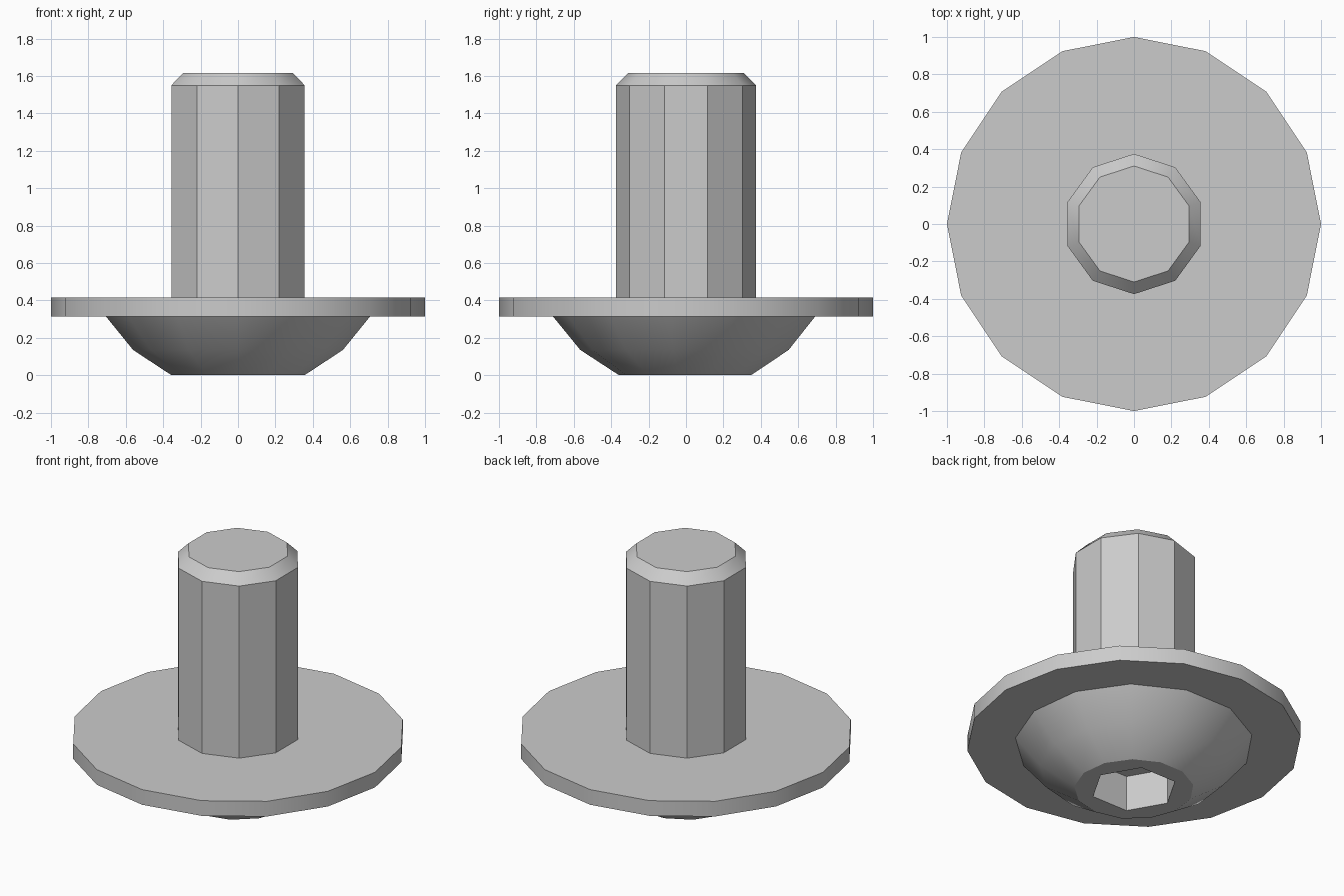
import bpy, bmesh
from math import cos, sin, pi, radians

if "Cube" in bpy.data.objects:
    bpy.data.objects.remove(bpy.data.objects["Cube"], do_unlink=True)

# One plain metal colour
steel = bpy.data.materials.new("grey_steel")
steel.use_nodes = True
COLOUR = (0.6, 0.6, 0.6, 1)
steel.diffuse_color = COLOUR
steel.node_tree.nodes["Principled BSDF"].inputs["Base Color"].default_value = COLOUR


def ring(bm, sides, radius, z, start):
    """Closed loop of vertices and edges."""
    angles = [start + 2 * pi * i / sides for i in range(sides)]
    verts = [bm.verts.new((radius * cos(a), radius * sin(a), z)) for a in angles]
    edges = [bm.edges.new((verts[i - 1], verts[i])) for i in range(sides)]
    return verts, edges


def skin(bm, lower, upper):
    """Quads between two loops."""
    for i in range(len(lower)):
        bm.faces.new((lower[i - 1], lower[i], upper[i], upper[i - 1]))


def turned_part(name, sides, profile, start=0.0, socket=None):
    """Turn (radius, z) points into a capped solid, optionally with a hex socket below."""
    bm = bmesh.new()
    rings = [ring(bm, sides, r, z, start) for r, z in profile]
    for (low, _), (high, _) in zip(rings, rings[1:]):
        skin(bm, low, high)
    bm.faces.new(rings[-1][0])
    if socket:
        radius, depth = socket
        z = profile[0][1]
        mouth, mouth_edges = ring(bm, 6, radius, z, 0)
        floor, _ = ring(bm, 6, radius, z + depth, 0)
        skin(bm, mouth, floor)
        bm.faces.new(floor)
        bmesh.ops.triangle_fill(bm, use_beauty=True, edges=rings[0][1] + mouth_edges)
    else:
        bm.faces.new(rings[0][0])
    bmesh.ops.recalc_face_normals(bm, faces=bm.faces)
    mesh = bpy.data.meshes.new(name)
    bm.to_mesh(mesh)
    bm.free()
    mesh.materials.append(steel)
    part = bpy.data.objects.new(name, mesh)
    bpy.context.collection.objects.link(part)
    bpy.ops.object.select_all(action="DESELECT")
    part.select_set(True)
    bpy.context.view_layer.objects.active = part
    bpy.ops.object.shade_smooth_by_angle(angle=radians(30))
    return part


# Domed head with hex socket, flat washer flange, chamfered shaft
turned_part("domed_head", 13, [(0.358, 0), (0.565, 0.135), (0.712, 0.315)],
            start=-pi / 2, socket=(0.26, 0.235))
turned_part("flange", 16, [(1, 0.315), (1, 0.415)])
turned_part("shaft", 10, [(0.375, 0.4), (0.375, 1.55), (0.31, 1.615)], start=pi / 2)
